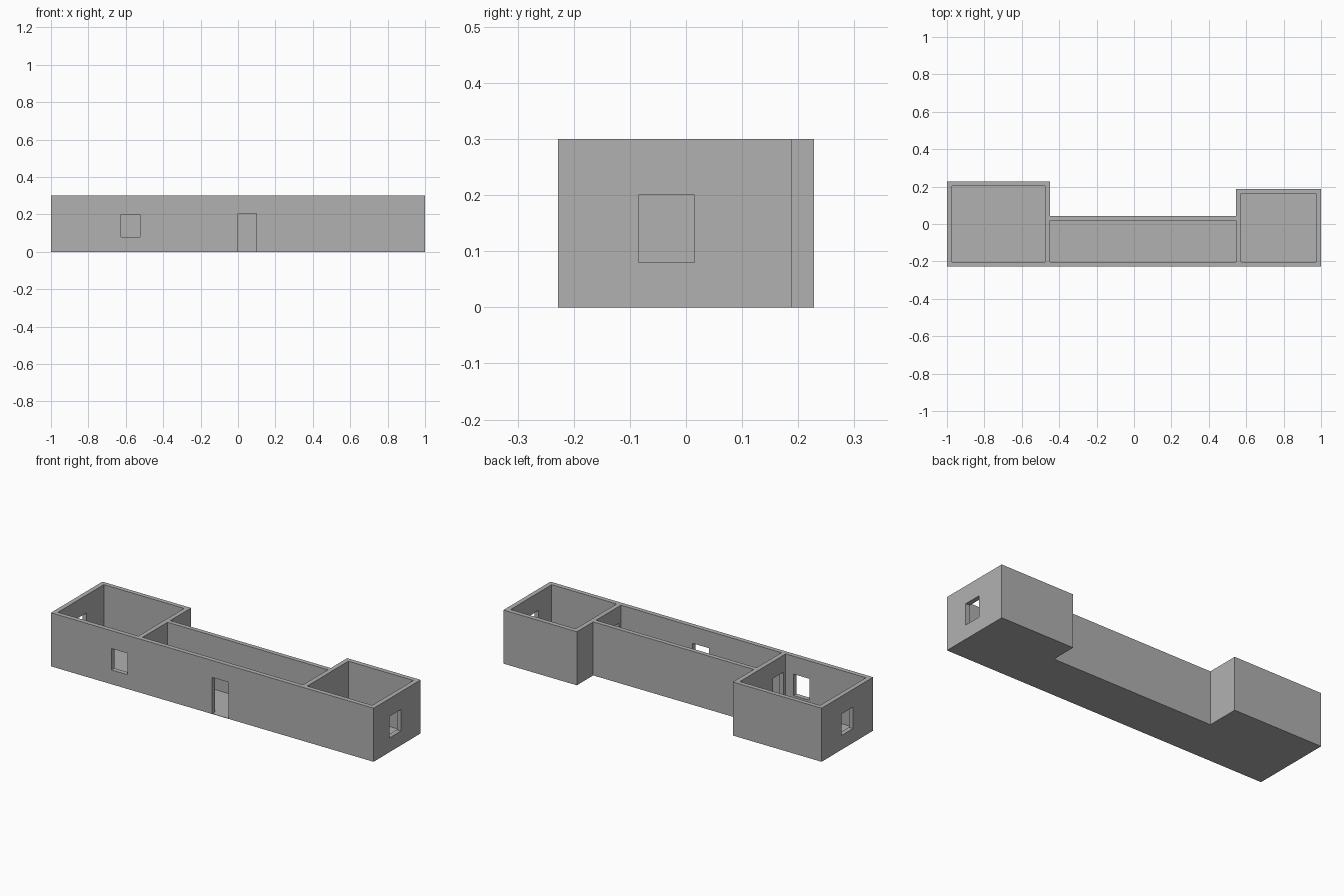
import bpy
import bmesh

cube = bpy.data.objects.get("Cube")
if cube:
    bpy.data.objects.remove(cube, do_unlink=True)

grey = bpy.data.materials.new("plain_grey")
grey.use_nodes = True
colour = (0.44, 0.44, 0.44, 1)
grey.diffuse_color = colour
grey.node_tree.nodes["Principled BSDF"].inputs["Base Color"].default_value = colour

HEIGHT, FLOOR, WALL = 0.3, 0.002, 0.026
FRONT = -0.228
INNER_FRONT = FRONT + WALL
SILL, HEAD = 0.08, 0.2
DOOR_HEAD = 0.205


def prism(name, outline, z0, z1):
    """Extrude a flat outline upwards into a solid."""
    bm = bmesh.new()
    base = bm.faces.new([bm.verts.new((x, y, z0)) for x, y in outline])
    top = bmesh.ops.extrude_face_region(bm, geom=[base])["geom"]
    verts = [g for g in top if isinstance(g, bmesh.types.BMVert)]
    bmesh.ops.translate(bm, verts=verts, vec=(0, 0, z1 - z0))
    bmesh.ops.recalc_face_normals(bm, faces=bm.faces)
    mesh = bpy.data.meshes.new(name)
    bm.to_mesh(mesh)
    bm.free()
    mesh.materials.append(grey)
    obj = bpy.data.objects.new(name, mesh)
    bpy.context.collection.objects.link(obj)
    return obj


def cut(target, name, x0, x1, y0, y1, z0, z1):
    """Remove a box from the target."""
    cutter = prism(name, [(x0, y0), (x1, y0), (x1, y1), (x0, y1)], z0, z1)
    cutter.hide_render = True
    mod = target.modifiers.new(name, 'BOOLEAN')
    mod.operation = 'DIFFERENCE'
    mod.solver = 'EXACT'
    mod.object = cutter
    bpy.context.view_layer.objects.active = target
    bpy.ops.object.modifier_apply(modifier=name)
    bpy.data.objects.remove(cutter, do_unlink=True)


# Building block: long hall between two deeper end rooms
building = prism("building_walls", [
    (-1, FRONT), (1, FRONT), (1, 0.188), (0.545, 0.188),
    (0.545, 0.043), (-0.45, 0.043), (-0.45, 0.228), (-1, 0.228)], 0, HEIGHT)

# Open-topped rooms
for name, x0, x1, back in (("left_room", -0.974, -0.476, 0.203),
                           ("hall", -0.45, 0.545, 0.018),
                           ("right_room", 0.571, 0.974, 0.162)):
    cut(building, name, x0, x1, INNER_FRONT, back, FLOOR, HEIGHT + 0.1)

# Front window and front door
cut(building, "front_window", -0.625, -0.525, FRONT - 0.02, INNER_FRONT + 0.02, SILL, HEAD)
cut(building, "front_door", 0, 0.1, FRONT - 0.02, INNER_FRONT + 0.02, FLOOR, DOOR_HEAD)

# End windows
cut(building, "left_end_window", -1.05, -0.95, -0.05, 0.05, SILL, HEAD)
cut(building, "right_end_window", 0.95, 1.05, -0.085, 0.015, SILL, HEAD)

# Inner doorways through both partitions
for name, x in (("left_doorway", -0.463), ("right_doorway", 0.558)):
    cut(building, name, x - 0.03, x + 0.03, -0.185, -0.09, FLOOR, DOOR_HEAD)
